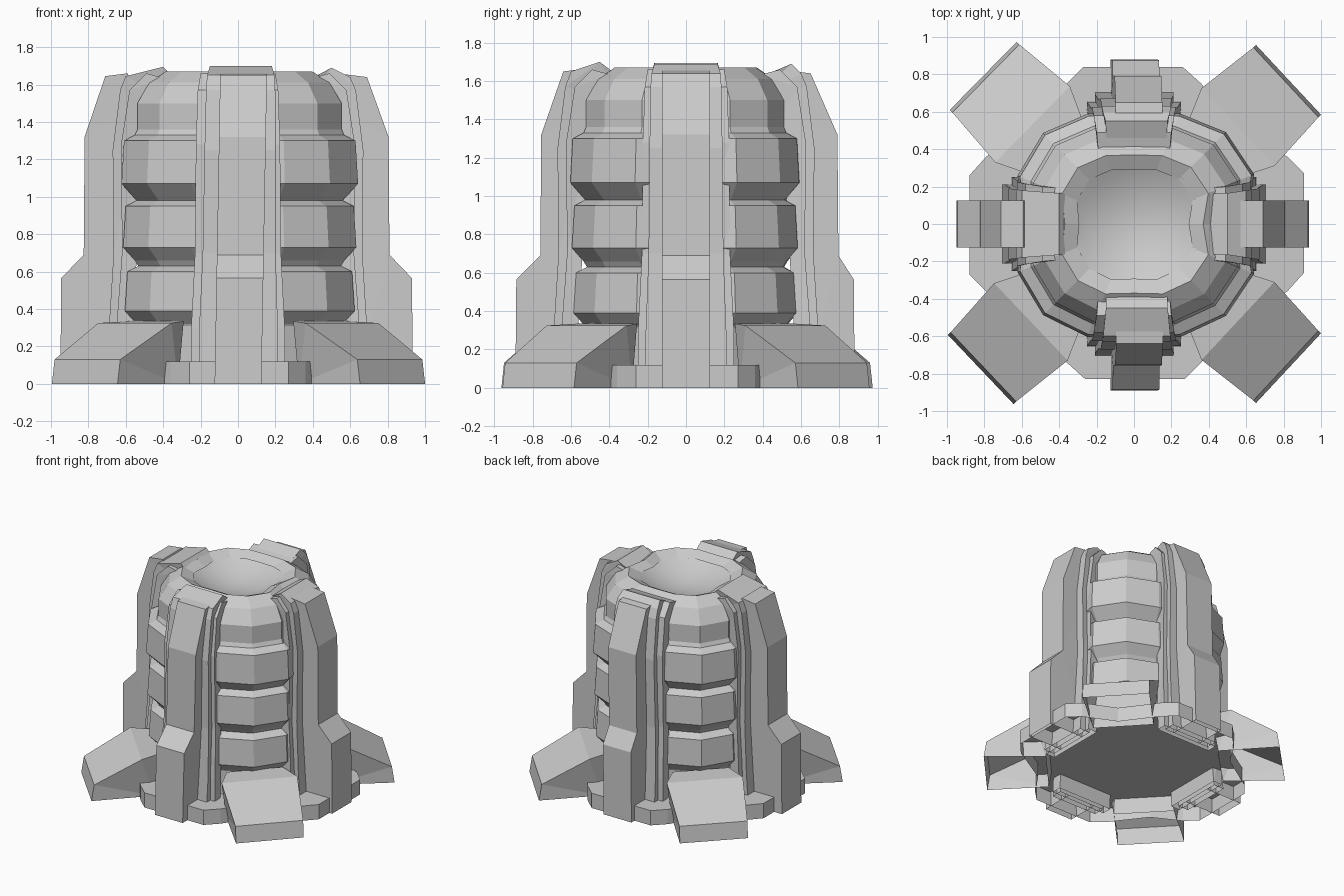
import bpy, bmesh, math
from mathutils import Matrix

cube = bpy.data.objects.get("Cube")
if cube:
    bpy.data.objects.remove(cube, do_unlink=True)

stone = bpy.data.materials.new("grey_stone")
stone.use_nodes = True
GREY = (0.6, 0.6, 0.6, 1)
stone.diffuse_color = GREY
stone.node_tree.nodes["Principled BSDF"].inputs["Base Color"].default_value = GREY


def finish(name, bm, angle=0.0, smooth=False):
    """Turn a bmesh into a named object, turned about z."""
    bm.transform(Matrix.Rotation(math.radians(angle), 4, "Z"))
    for f in bm.faces:
        f.smooth = smooth
    mesh = bpy.data.meshes.new(name)
    bm.to_mesh(mesh)
    bm.free()
    mesh.materials.append(stone)
    obj = bpy.data.objects.new(name, mesh)
    bpy.context.collection.objects.link(obj)
    return obj


def fin(name, profile, angle, skew=0.0):
    """Block from a (radius, height, half width) outline, open underneath."""
    bm = bmesh.new()
    sides = [[bm.verts.new((r, s * w + skew * z, z)) for r, z, w in profile]
             for s in (-1, 1)]
    for side in sides:
        bm.faces.new(side)
    a, b = sides
    for i in range(len(profile)):
        j = (i + 1) % len(profile)
        bm.faces.new((a[i], a[j], b[j], b[i]))
    bmesh.ops.recalc_face_normals(bm, faces=bm.faces)
    bm.normal_update()
    bmesh.ops.triangulate(bm, faces=[f for f in bm.faces if len(f.verts) > 4])
    floor = [f for f in bm.faces if all(v.co.z < 0.001 for v in f.verts)]
    bmesh.ops.delete(bm, geom=floor, context="FACES_ONLY")
    return finish(name, bm, angle)


def lathe(name, profile, factors, smooth=False):
    """Rings of (radius, height); each step round has its own radius factor."""
    bm = bmesh.new()
    count = len(factors)
    rings = []
    for r, z in profile:
        ring = []
        for k, factor in enumerate(factors):
            t = 2 * math.pi * k / count
            ring.append(bm.verts.new((r * factor * math.cos(t),
                                      r * factor * math.sin(t), z)))
        rings.append(ring)
    for lo, hi in zip(rings, rings[1:]):
        for k in range(count):
            n = (k + 1) % count
            bm.faces.new((lo[k], lo[n], hi[n], hi[k]))
    bmesh.ops.remove_doubles(bm, verts=bm.verts, dist=0.0001)
    return finish(name, bm, 0, smooth)


# Banded drum, slightly oval and pulled in behind the four pilasters
bands = [(0.60, 0.12), (0.60, 0.31)]
for low, high, radius in ((0.32, 0.63, 0.675), (0.66, 0.98, 0.685), (1.0, 1.33, 0.695)):
    bands += [(radius - 0.07, low), (radius, low + 0.07),
              (radius - 0.015, high - 0.03), (radius - 0.08, high)]
bands += [(0.60, 1.36), (0.60, 1.50), (0.53, 1.61), (0.43, 1.67), (0.34, 1.63)]
IN = 0.86
oval = [IN, 1.0, 1.0, 0.92, IN, 0.92, 0.99, 0.97,
        IN, 0.97, 0.99, 0.94, IN, 0.94, 1.0, 1.0]
lathe("banded_drum", bands, oval)

# Smooth hollow in the top
bowl = [(0.36 * t, 1.53 + 0.11 * t * t) for t in (1, 0.8, 0.6, 0.4, 0.2, 0)]
lathe("top_bowl", bowl, [1.0] * 24, smooth=True)

# Base plate: four chamfered lobes, a shallow tray open underneath
bm = bmesh.new()
outline = []
for q, reach in enumerate((0.91, 0.84, 0.88, 0.83)):
    t = q * math.pi / 2
    for x, y in ((reach - 0.09, -0.36), (reach, -0.26), (reach, 0.27),
                 (reach - 0.09, 0.36), (0.56, 0.48)):
        outline.append((x * math.cos(t) - y * math.sin(t),
                        x * math.sin(t) + y * math.cos(t)))
low = [bm.verts.new((x, y, 0)) for x, y in outline]
high = [bm.verts.new((x, y, 0.12)) for x, y in outline]
bm.faces.new(high)
for k in range(len(low)):
    n = (k + 1) % len(low)
    bm.faces.new((low[k], low[n], high[n], high[k]))
finish("base_plate", bm)

# Four sides: name, angle, lower reach, upper reach, top radius, top height,
# peak radius, lean
SIDES = (("left", 0, 0.935, 0.81, 0.69, 1.64, 0.50, 0.0),
         ("back", 90, 0.88, 0.795, 0.65, 1.64, 0.55, -0.016),
         ("right", 180, 0.95, 0.825, 0.71, 1.645, 0.40, 0.0),
         ("front", 270, 0.89, 0.76, 0.64, 1.65, 0.45, 0.018))
for side, angle, reach, upper, top, z, peak, lean in SIDES:
    # Stepped buttress
    fin(side + "_buttress", [
        (0.62, 0, 0.125), (reach, 0, 0.125), (reach - 0.005, 0.565, 0.125),
        (upper, 0.69, 0.125), (upper - 0.005, 1.32, 0.125), (top, z, 0.125),
        (top - 0.12, z + 0.015, 0.125), (0.52, 1.45, 0.12)], angle, lean)
    # Pilaster behind it, arching inward over the rim
    fin(side + "_pilaster", [
        (0.62, 0, 0.21), (0.71, 0, 0.21), (0.69, 0.30, 0.21), (0.665, 0.70, 0.195),
        (0.67, 1.25, 0.19), (0.63, 1.57, 0.185), (0.60, z, 0.18),
        (peak, z + 0.05, 0.165), (0.29, 1.58, 0.16), (0.34, 1.50, 0.13),
        (0.52, 1.35, 0.17)], angle, lean / 2)
    # Wider backing strip
    fin(side + "_backing", [
        (0.58, 0, 0.25), (0.66, 0, 0.25), (0.65, 0.30, 0.25), (0.62, 0.70, 0.23),
        (0.625, 1.28, 0.225), (0.58, 1.57, 0.215), (0.49, 1.66, 0.20),
        (0.38, 1.63, 0.19), (0.50, 1.40, 0.20)], angle)

# Sloped diagonal feet
for name, angle in (("back_left", 43), ("back_right", 135.5),
                    ("front_right", 223.5), ("front_left", 317)):
    fin(name + "_foot", [
        (0.66, 0, 0.23), (1.13, 0, 0.255), (1.11, 0.13, 0.255),
        (0.76, 0.325, 0.285), (0.60, 0.335, 0.21)], angle)
